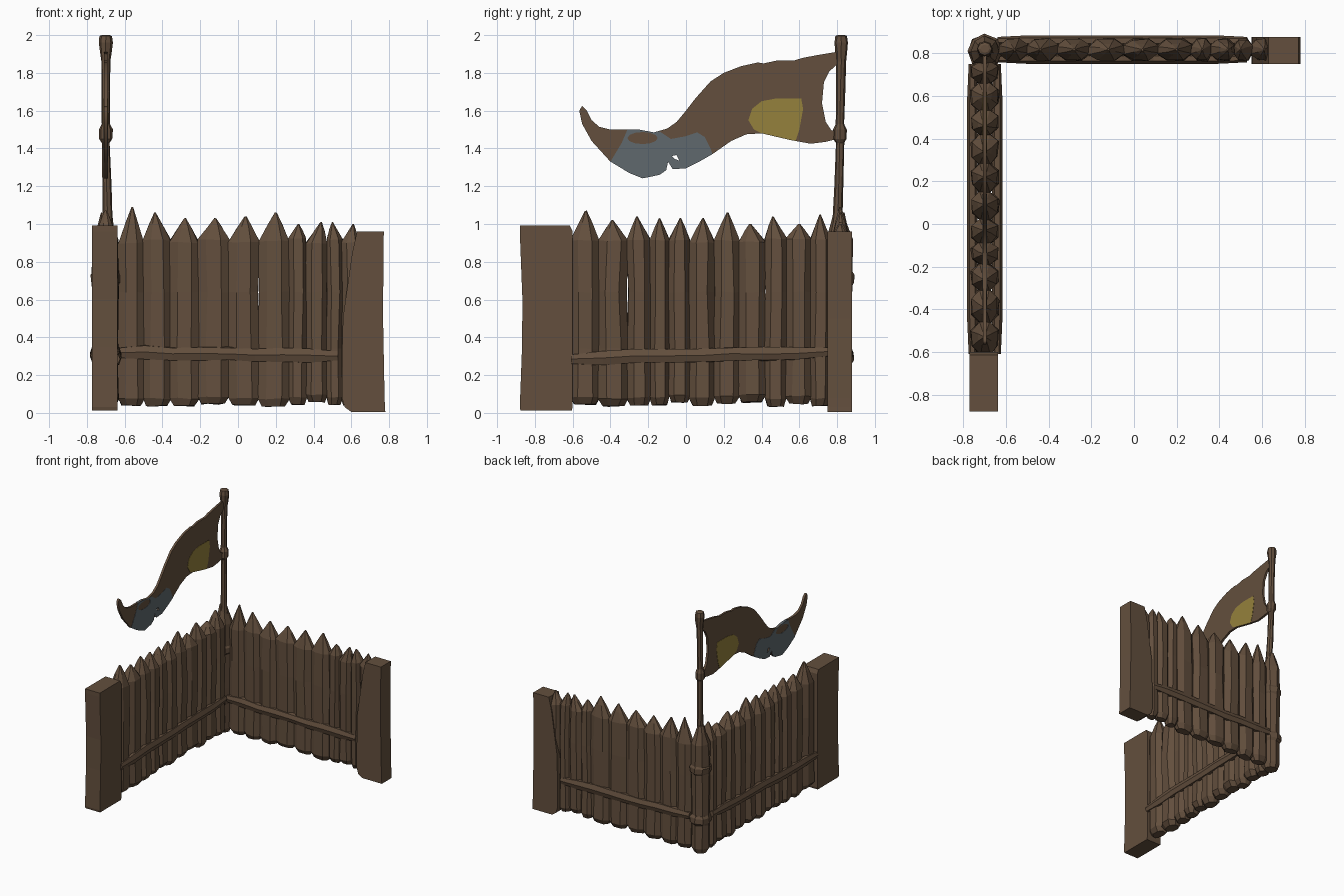
import bpy, bmesh, math, random
from mathutils import Vector, Matrix

if "Cube" in bpy.data.objects:
    bpy.data.objects.remove(bpy.data.objects["Cube"])

random.seed(4)


def material(name, rgb):
    m = bpy.data.materials.new(name)
    m.diffuse_color = (*rgb, 1)
    m.use_nodes = True
    m.node_tree.nodes["Principled BSDF"].inputs["Base Color"].default_value = m.diffuse_color
    return m


WOOD = material("brown wood", (0.125, 0.078, 0.047))
YELLOW = material("yellow patch cloth", (0.30, 0.22, 0.045))
GREY = material("grey patch cloth", (0.115, 0.14, 0.155))


def jit(a):
    return random.uniform(-a, a)


def loft(name, rings, mat=WOOD):
    """Skin a list of equal-length point rings and cap both ends."""
    bm = bmesh.new()
    rows = [[bm.verts.new(p) for p in r] for r in rings]
    n = len(rows[0])
    for a, b in zip(rows, rows[1:]):
        for i in range(n):
            j = (i + 1) % n
            bm.faces.new((a[i], a[j], b[j], b[i]))
    bm.faces.new(rows[0])
    bm.faces.new(rows[-1])
    bmesh.ops.recalc_face_normals(bm, faces=bm.faces)
    me = bpy.data.meshes.new(name)
    bm.to_mesh(me)
    bm.free()
    me.materials.append(mat)
    ob = bpy.data.objects.new(name, me)
    bpy.context.collection.objects.link(ob)
    return ob


def wall_point(wall, u, v, z):
    """u runs along the wall, v across it (positive = inner side)."""
    return (u, 0.818 - v, z) if wall == "back" else (-0.70 + v, u, z)


def stake(wall, u0, u1, tip_u, tip_z, depth):
    """Hewn plank with rounded foot and sharpened head."""
    c, w = (u0 + u1) / 2, (u1 - u0) / 2 + 0.004
    section = [(-1, -.35), (-.5, -.95), (.45, -1), (1, -.4),
               (1, .35), (.5, 1), (-.45, .95), (-1, .4)]
    foot, head, lean = 0.045 + jit(.012), 0.91 + jit(.015), jit(.006)
    levels = [(foot, .72, .6, c), (foot + .04, 1, 1, c), (0.34, 1, .92, c),
              (0.64, .96, 1, c + lean), (head, .98, .92, c),
              (head + .6 * (tip_z - head), .45, .5, (c + 2 * tip_u) / 3),
              (tip_z, .06, .1, tip_u)]
    rings = []
    for k, (z, sw, sd, cu) in enumerate(levels):
        a = 0.004 if k < 5 else 0.001
        rings.append([wall_point(wall, cu + x * w * sw + jit(a), y * depth * sd + jit(a), z + jit(a))
                      for x, y in section])
    loft(wall + "_stake", rings)


def rail(wall, u0, u1, v, z0, z1):
    """Rough cross log running along a wall face."""
    rings, n = [], 9
    for k in range(n):
        t = k / (n - 1)
        s = .7 if k in (0, n - 1) else 1
        zc = z0 + (z1 - z0) * t + jit(.006)
        rings.append([wall_point(wall, u0 + (u1 - u0) * t,
                                 v + .025 * s * math.cos(i * math.pi / 3),
                                 zc + (.04 + jit(.005)) * s * math.sin(i * math.pi / 3))
                      for i in range(6)])
    loft(wall + "_rail", rings)


def round_log(name, levels, sides=8, a=.004):
    """Upright log from (x, y, z, radius) levels."""
    loft(name, [[(x + r * math.cos(math.tau * i / sides) + jit(a),
                  y + r * math.sin(math.tau * i / sides) + jit(a), z) for i in range(sides)]
                for x, y, z, r in levels])


# Stakes of both walls: edges along the wall, then tips
edges = [-.63, -.50, -.36, -.21, -.05, .11, .27, .36, .47, .55, .64]
tips = [(-.56, 1.09), (-.44, 1.06), (-.28, 1.03), (-.12, 1.03), (.04, 1.04),
        (.20, 1.06), (.32, 1.0), (.44, 1.01), (.50, 1.01), (.61, 1.0)]
for a, b, (u, z) in zip(edges, edges[1:], tips):
    stake("back", a, b, u, z, .054)

edges = [-.61, -.46, -.31, -.19, -.09, .02, .15, .28, .42, .53, .66, .76]
tips = [(-.53, 1.07), (-.39, 1.02), (-.26, 1.04), (-.14, 1.03), (-.03, 1.03), (.09, 1.03),
        (.22, 1.06), (.34, 1.0), (.46, 1.04), (.60, 1.0), (.71, 1.05)]
for a, b, (u, z) in zip(edges, edges[1:], tips):
    stake("side", a, b, u, z, .066)

# Rails on both faces of each wall
for s in (1, -1):
    rail("back", -.64, .53, s * .042, .32, .30)
    rail("side", -.61, .75, s * .058, .29, .32)


# Squared end posts: (z, low edge, high edge) along the wall
def end_post(wall, levels, v0, v1):
    loft(wall + "_end_post", [[wall_point(wall, u, v, z) for u, v in
                               ((a, v0), (b, v0), (b, v1), (a, v1))] for z, a, b in levels])


end_post("side", [(.012, -.876, -.605), (.03, -.88, -.60), (.35, -.868, -.60), (.60, -.866, -.60),
                  (.96, -.88, -.60), (.992, -.88, -.615)], -.072, .062)
end_post("back", [(.005, .60, .78), (.03, .565, .778), (.08, .55, .776), (.50, .555, .768),
                  (.85, .605, .77), (.96, .63, .772)], -.060, .068)

# Corner post with lashings
X, Y = -.70, .81
round_log("corner_post", [(X, Y, .03, .05), (X, Y, .07, .072), (X, Y, .4, .068),
                          (X, Y, .75, .072), (X, Y, .92, .07), (X, Y, 1.0, .042), (X, Y, 1.06, .026)])
for z in (.30, .71):
    round_log("corner_lashing", [(X, Y, z - .04, .068), (X, Y, z - .02, .08),
                                 (X, Y, z + .02, .08), (X, Y, z + .04, .068)])

# Flag pole with knots
round_log("flag_pole", [(-.69, .80, .95, .036), (-.69, .803, 1.05, .025), (-.695, .81, 1.2, .024),
                        (-.70, .815, 1.43, .022), (-.70, .815, 1.45, .036), (-.70, .815, 1.50, .036),
                        (-.70, .815, 1.53, .023), (-.70, .818, 1.70, .024), (-.70, .822, 1.86, .025),
                        (-.70, .822, 1.91, .031), (-.70, .822, 1.96, .037), (-.70, .822, 1.995, .032),
                        (-.70, .822, 2.0, .02)], a=.002)


# Cloth sheet from (y, z) outlines; the later outlines are holes
def cloth(name, outlines, half, mat):
    cu = bpy.data.curves.new(name, 'CURVE')
    cu.dimensions, cu.fill_mode, cu.extrude = '2D', 'BOTH', half
    for pts in outlines:
        sp = cu.splines.new('POLY')
        sp.points.add(len(pts) - 1)
        for p, (y, z) in zip(sp.points, pts):
            p.co = (y, z, 0, 1)
        sp.use_cyclic_u = True
    tmp = bpy.data.objects.new(name, cu)
    bpy.context.collection.objects.link(tmp)
    me = bpy.data.meshes.new_from_object(tmp.evaluated_get(bpy.context.evaluated_depsgraph_get()))
    bpy.data.objects.remove(tmp)
    me.transform(Matrix(((0, 0, 1, -.70), (1, 0, 0, 0), (0, 1, 0, 0), (0, 0, 0, 1))))
    me.materials.clear()
    me.materials.append(mat)
    ob = bpy.data.objects.new(name, me)
    bpy.context.collection.objects.link(ob)


tear = [(-.075, 1.36), (-.05, 1.365), (-.035, 1.335), (-.06, 1.345)]
lower_tail = [(-.40, 1.33), (-.30, 1.27), (-.23, 1.242), (-.14, 1.26), (-.105, 1.285),
              (-.095, 1.33), (-.07, 1.29), (0, 1.295), (.07, 1.33), (.14, 1.37)]
flag = ([(.82, 1.915), (.70, 1.895), (.62, 1.88), (.57, 1.865), (.48, 1.865), (.41, 1.85), (.38, 1.855),
         (.29, 1.835), (.20, 1.80), (.13, 1.755), (.05, 1.665), (0, 1.60), (-.05, 1.54), (-.10, 1.505),
         (-.17, 1.485), (-.25, 1.50), (-.40, 1.50), (-.46, 1.515), (-.50, 1.55), (-.525, 1.60),
         (-.55, 1.625), (-.565, 1.60), (-.55, 1.53), (-.50, 1.44)] + lower_tail +
        [(.24, 1.44), (.32, 1.475), (.40, 1.48), (.55, 1.445), (.66, 1.425), (.74, 1.435), (.82, 1.455),
         (.82, 1.495), (.77, 1.495), (.74, 1.54), (.72, 1.64), (.73, 1.75), (.76, 1.81), (.785, 1.83), (.82, 1.87)])
cloth("flag", [flag, tear], .009, WOOD)
cloth("yellow_patch", [[(.33, 1.55), (.35, 1.61), (.40, 1.65), (.48, 1.665), (.61, 1.665), (.62, 1.61),
                        (.60, 1.50), (.58, 1.44), (.55, 1.446), (.40, 1.481), (.36, 1.50)]], .011, YELLOW)
spot = [(-.23 + .08 * math.cos(i * math.tau / 12), 1.455 + .032 * math.sin(i * math.tau / 12))
        for i in range(12)]
cloth("grey_patch", [lower_tail + [(.13, 1.40), (.10, 1.46), (.06, 1.485), (0, 1.465), (-.08, 1.45),
                                   (-.14, 1.49), (-.17, 1.485), (-.25, 1.50), (-.31, 1.50), (-.34, 1.43)],
                     tear, spot], .011, GREY)
